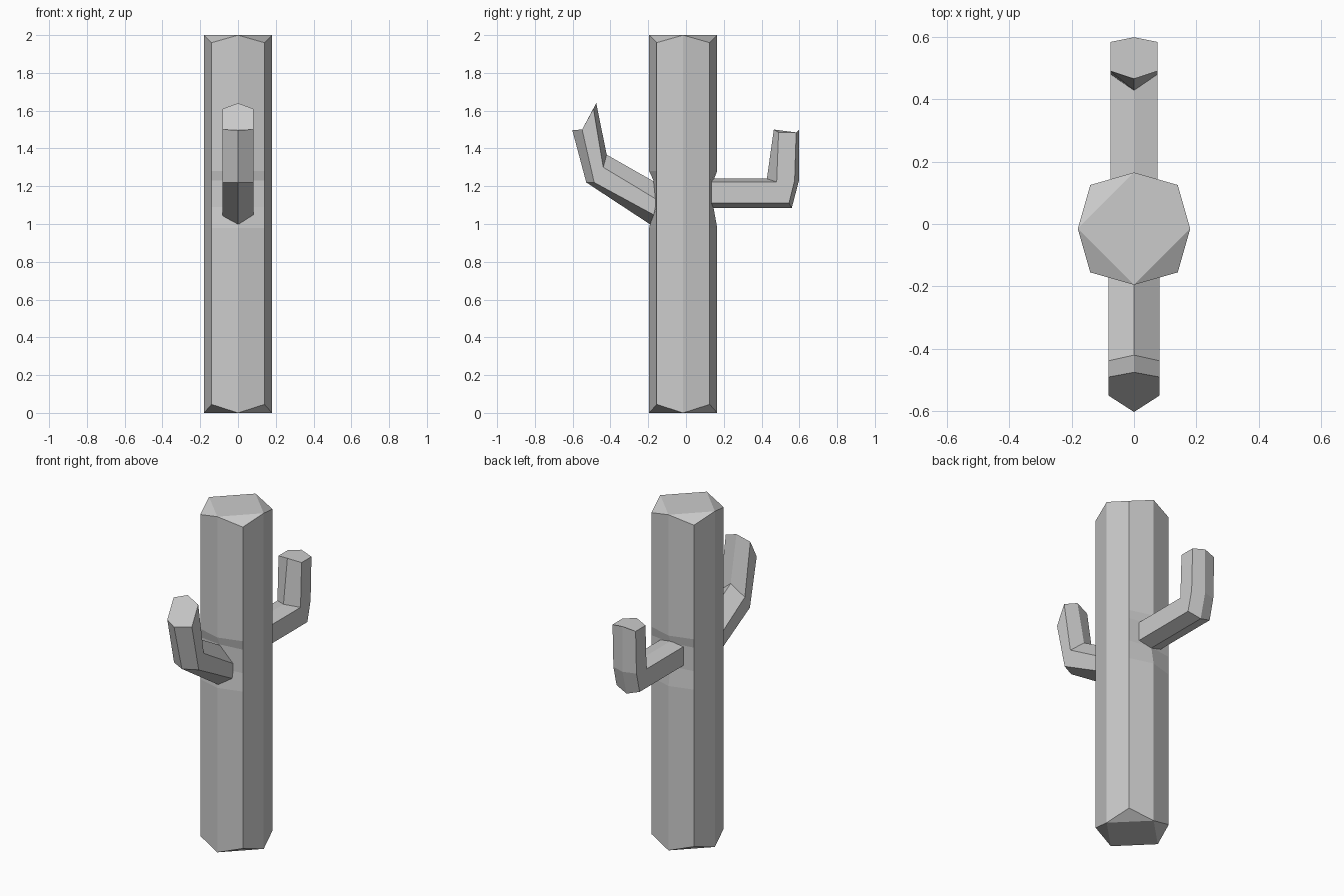
import bpy
import bmesh

cube = bpy.data.objects.get("Cube")
if cube:
    bpy.data.objects.remove(cube, do_unlink=True)

grey = bpy.data.materials.new("plain grey")
grey.use_nodes = True
colour = (0.6, 0.6, 0.6, 1)
grey.diffuse_color = colour
grey.node_tree.nodes["Principled BSDF"].inputs["Base Color"].default_value = colour


def finish(bm, name):
    bmesh.ops.remove_doubles(bm, verts=bm.verts, dist=0.0005)
    bmesh.ops.recalc_face_normals(bm, faces=bm.faces)
    mesh = bpy.data.meshes.new(name)
    bm.to_mesh(mesh)
    bm.free()
    mesh.materials.append(grey)
    obj = bpy.data.objects.new(name, mesh)
    bpy.context.collection.objects.link(obj)
    return obj


def skin(bm, rings):
    """Join rings of points with side faces and return their vertices."""
    loops = [[bm.verts.new(p) for p in ring] for ring in rings]
    n = len(loops[0])
    for a, b in zip(loops, loops[1:]):
        for i in range(n):
            j = (i + 1) % n
            bm.faces.new((a[i], a[j], b[j], b[i]))
    return loops


# Trunk: eight sides, ridges reaching further than the corners at both ends
def trunk_ring(z, corner_z, front=-0.195, back=0.165):
    return [(0.18, -0.015, z), (0.14, 0.125, corner_z),
            (0, back, z), (-0.14, 0.125, corner_z),
            (-0.18, -0.015, z), (-0.14, -0.155, corner_z),
            (0, front, z), (0.14, -0.155, corner_z)]


bm = bmesh.new()
# The ridges sink slightly where the arms join
loops = skin(bm, [trunk_ring(0, 0.045),
                  trunk_ring(0.98, 0.98),
                  trunk_ring(1.09, 1.09, -0.172, 0.145),
                  trunk_ring(1.23, 1.23, -0.172, 0.145),
                  trunk_ring(1.28, 1.28),
                  trunk_ring(2, 1.96)])
for loop in (loops[0], loops[-1]):
    bm.faces.new(loop[::2])
    for i in range(1, 8, 2):
        bm.faces.new((loop[i - 1], loop[i], loop[(i + 1) % 8]))
finish(bm, "trunk")


# Arms: six-sided tubes, each ring given as (y, z) of the outer ridge,
# outer corners, inner corners and inner ridge
def arm(name, half_width, sections):
    bm = bmesh.new()
    rings = []
    for outer, low, high, inner in sections:
        rings.append([(0, *outer), (half_width, *low), (half_width, *high),
                      (0, *inner), (-half_width, *high), (-half_width, *low)])
    loops = skin(bm, rings)
    for loop in (loops[0], loops[-1]):
        bm.faces.new(loop)
    finish(bm, name)


arm("front_arm", 0.081, [
    [(-0.17, 0.985), (-0.155, 1.04), (-0.155, 1.13), (-0.17, 1.225)],
    [(-0.528, 1.22), (-0.486, 1.22), (-0.438, 1.30), (-0.42, 1.367)],
    [(-0.602, 1.497), (-0.55, 1.50), (-0.49, 1.61), (-0.475, 1.64)]])

inner_bend = [(0.48, 1.222), (0.428, 1.24)]
arm("back_arm", 0.076, [
    [(0.135, 1.085), (0.125, 1.11), (0.125, 1.222), (0.135, 1.24)],
    [(0.56, 1.085), (0.545, 1.11)] + inner_bend,
    [(0.598, 1.23), (0.575, 1.23)] + inner_bend,
    [(0.598, 1.50), (0.583, 1.485), (0.49, 1.485), (0.465, 1.50)]])
